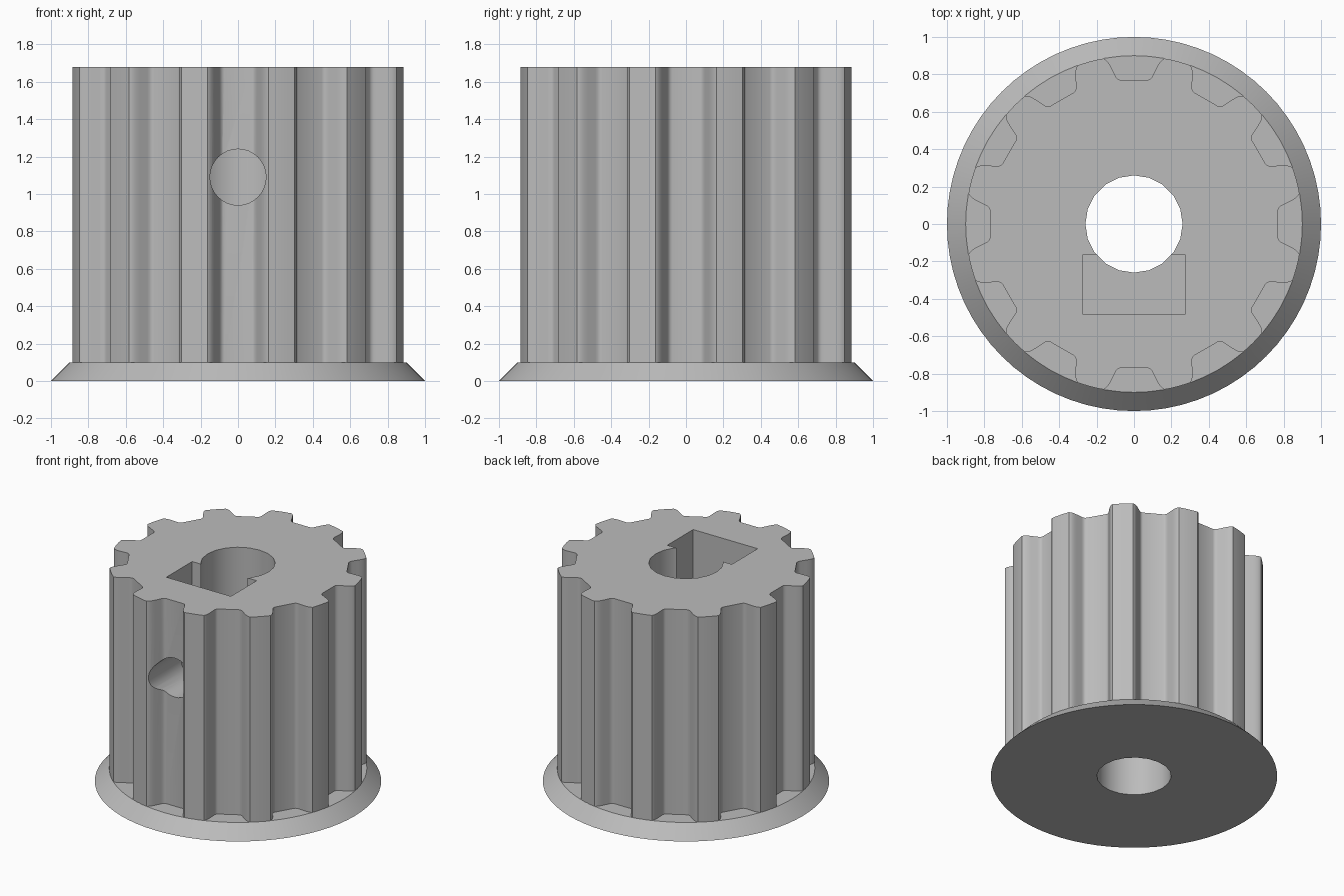
import bpy, bmesh
from math import pi, cos, sin, atan2, radians
from mathutils import Matrix

cube = bpy.data.objects.get("Cube")
if cube:
    bpy.data.objects.remove(cube, do_unlink=True)

TEETH = 12
RADIUS = 0.9
FLANGE_Z = 0.1
TOP = 1.68

grey = bpy.data.materials.new("plain_grey")
grey.use_nodes = True
grey.diffuse_color = (0.5, 0.5, 0.5, 1)
grey.node_tree.nodes["Principled BSDF"].inputs["Base Color"].default_value = (0.5, 0.5, 0.5, 1)


def finish(name, bm):
    bmesh.ops.recalc_face_normals(bm, faces=bm.faces)
    mesh = bpy.data.meshes.new(name)
    bm.to_mesh(mesh)
    bm.free()
    mesh.materials.append(grey)
    ob = bpy.data.objects.new(name, mesh)
    bpy.context.collection.objects.link(ob)
    return ob


def prism(name, outline, z0, z1):
    bm = bmesh.new()
    face = bm.faces.new([bm.verts.new((x, y, z0)) for x, y in outline])
    new = bmesh.ops.extrude_face_region(bm, geom=[face])["geom"]
    bmesh.ops.translate(bm, vec=(0, 0, z1 - z0),
                        verts=[v for v in new if isinstance(v, bmesh.types.BMVert)])
    return finish(name, bm)


def cone(name, r1, r2, depth, sides, matrix):
    bm = bmesh.new()
    bmesh.ops.create_cone(bm, cap_ends=True, segments=sides, radius1=r1,
                          radius2=r2, depth=depth, matrix=matrix)
    return finish(name, bm)


def combine(target, tool, operation):
    mod = target.modifiers.new(tool.name, "BOOLEAN")
    mod.operation = operation
    mod.solver = "EXACT"
    mod.object = tool
    bpy.context.view_layer.objects.active = target
    bpy.ops.object.modifier_apply(modifier=mod.name)
    bpy.data.objects.remove(tool, do_unlink=True)


# Toothed body: half a belt groove (radial, sideways), mirrored and repeated
half = [(0.77, 0.073), (0.773, 0.084), (0.782, 0.094), (0.795, 0.101),
        (0.835, 0.121), (0.852, 0.13), (0.868, 0.141), (0.879, 0.152), (0.885, 0.162)]
groove = [(r, -s) for r, s in reversed(half)] + half
lip = atan2(half[-1][1], half[-1][0])
step = 2 * pi / TEETH
outline = []
for i in range(TEETH):
    a = i * step
    outline += [(r * cos(a) - s * sin(a), r * sin(a) + s * cos(a)) for r, s in groove]
    for k in range(1, 4):
        t = a + lip + (step - 2 * lip) * k / 4
        outline.append((RADIUS * cos(t), RADIUS * sin(t)))
pulley = prism("toothed_pulley", outline, FLANGE_Z / 2, TOP)

# Tapered flange under the teeth
flange = cone("flange", 1.0, RADIUS, FLANGE_Z, 72, Matrix.Translation((0, 0, FLANGE_Z / 2)))
combine(pulley, flange, "UNION")

# Shaft bore
bore = cone("bore_cutter", 0.26, 0.26, 4, 20, Matrix.Identity(4))
combine(pulley, bore, "DIFFERENCE")

# Captive nut slot, open at the top and into the bore
slot = prism("slot_cutter", [(-0.275, -0.48), (0.275, -0.48), (0.275, -0.165), (-0.275, -0.165)],
             0.81, TOP + 0.2)
combine(pulley, slot, "DIFFERENCE")

# Set screw hole from the front to the bore
screw = cone("screw_cutter", 0.15, 0.15, 1.1, 32,
             Matrix.Translation((0, -0.6, 1.09)) @ Matrix.Rotation(radians(90), 4, "X"))
combine(pulley, screw, "DIFFERENCE")

# Smooth curves, sharp rims
bpy.ops.object.select_all(action="DESELECT")
pulley.select_set(True)
bpy.context.view_layer.objects.active = pulley
bpy.ops.object.shade_smooth_by_angle(angle=radians(30))
